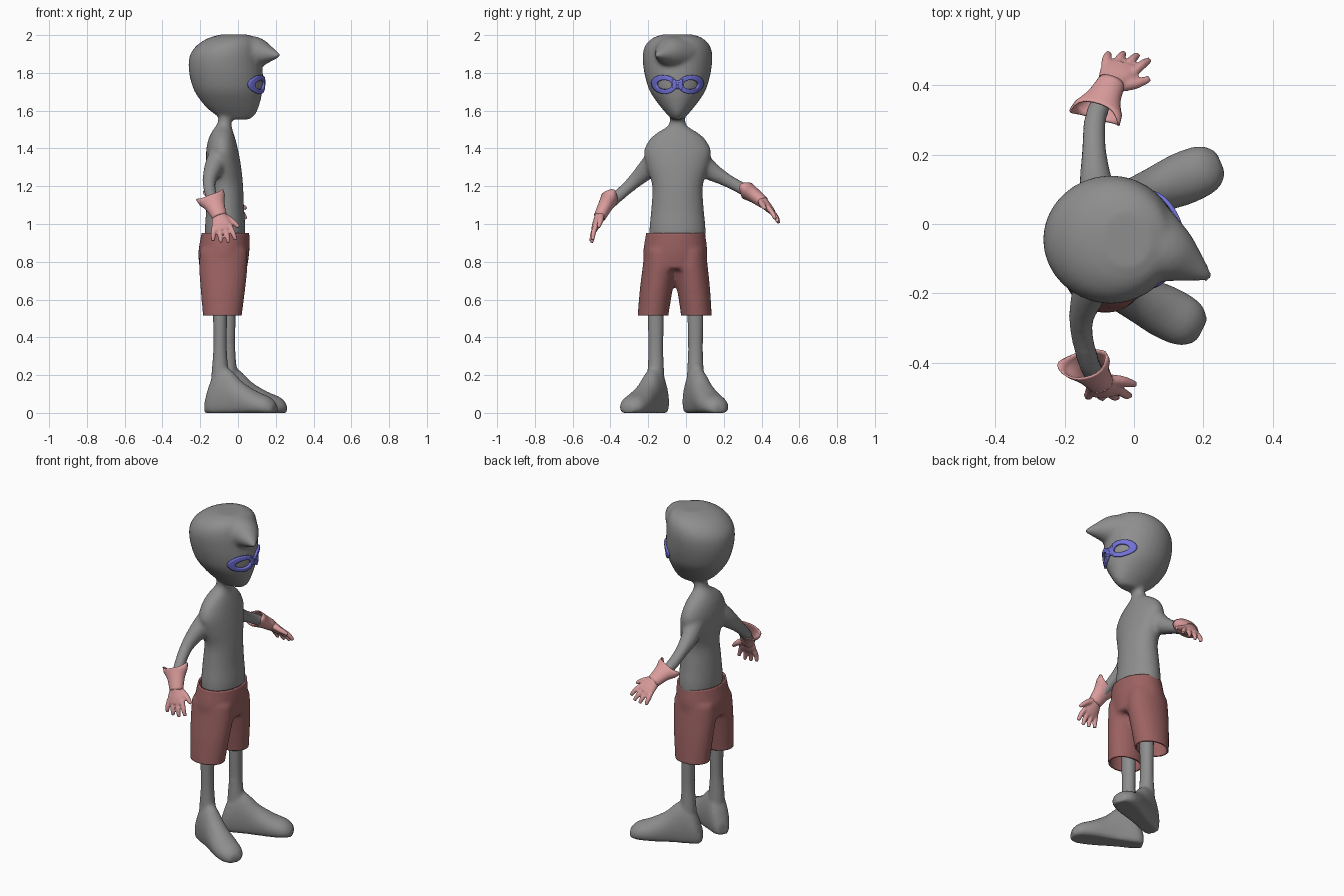
import bpy, bmesh, math
from mathutils import Vector

if "Cube" in bpy.data.objects:
    bpy.data.objects.remove(bpy.data.objects["Cube"])

X, Z = Vector((1, 0, 0)), Vector((0, 0, 1))
MID = -0.045                       # y of the figure's centre plane


def material(name, rgb):
    m = bpy.data.materials.new(name)
    m.diffuse_color = (*rgb, 1)
    m.use_nodes = True
    m.node_tree.nodes["Principled BSDF"].inputs["Base Color"].default_value = m.diffuse_color
    return m


GREY = material("body grey", (0.27, 0.27, 0.27))
RED = material("shorts dull red", (0.33, 0.12, 0.12))
PINK = material("glove pink", (0.72, 0.34, 0.34))
BLUE = material("mask blue", (0.17, 0.17, 0.70))


def smooth_path(secs, steps):
    """Catmull-Rom interpolation of section tuples."""
    out = []
    for i in range(len(secs) - 1):
        p0, p1 = secs[max(i - 1, 0)], secs[i]
        p2, p3 = secs[i + 1], secs[min(i + 2, len(secs) - 1)]
        for k in range(steps):
            t = k / steps
            out.append([0.5 * (2 * b + (c - a) * t + (2 * a - 5 * b + 4 * c - d) * t * t
                               + (3 * b - a - 3 * c + d) * t ** 3)
                        for a, b, c, d in zip(p0, p1, p2, p3)])
    return out + [list(secs[-1])]


def tube(bm, secs, ref, axis=None, cap=True, n=24, steps=4):
    """Loft ellipses (x, y, z, radius along ref, radius across)."""
    secs = smooth_path(secs, steps)
    rings = []
    for i, s in enumerate(secs):
        a, b = secs[max(i - 1, 0)], secs[min(i + 1, len(secs) - 1)]
        t = axis or (Vector(b[:3]) - Vector(a[:3])).normalized()
        u = (ref - t * ref.dot(t)).normalized()
        v = t.cross(u)
        rings.append([bm.verts.new(Vector(s[:3]) + u * s[3] * math.cos(w) + v * s[4] * math.sin(w))
                      for w in (2 * math.pi * k / n for k in range(n))])
    for r, q in zip(rings, rings[1:]):
        for k in range(n):
            bm.faces.new((r[k], r[(k + 1) % n], q[(k + 1) % n], q[k]))
    if cap:
        bm.faces.new(rings[0][::-1])
        bm.faces.new(rings[-1])
    return rings


def finish(bm, name, mat):
    bmesh.ops.recalc_face_normals(bm, faces=bm.faces[:])
    me = bpy.data.meshes.new(name)
    bm.to_mesh(me)
    bm.free()
    me.materials.append(mat)
    ob = bpy.data.objects.new(name, me)
    bpy.context.collection.objects.link(ob)
    me.shade_smooth()
    return ob


def fuse(ob, voxel, iterations):
    """Blend overlapping lofts into one skin and bake it."""
    m = ob.modifiers.new("fuse", 'REMESH')
    m.mode, m.voxel_size, m.use_smooth_shade = 'VOXEL', voxel, True
    s = ob.modifiers.new("soften", 'SMOOTH')
    s.factor, s.iterations = 0.5, iterations
    me = bpy.data.meshes.new_from_object(ob.evaluated_get(bpy.context.evaluated_depsgraph_get()))
    mat = ob.data.materials[0]
    ob.modifiers.clear()
    ob.data = me
    me.materials.clear()
    me.materials.append(mat)
    me.shade_smooth()


# Body: torso and neck
bm = bmesh.new()
torso = [(0.84, -0.07, 0.09, 0.13), (0.95, -0.068, 0.107, 0.149), (1.08, -0.068, 0.1, 0.139),
         (1.2, -0.065, 0.092, 0.134), (1.3, -0.075, 0.092, 0.162), (1.38, -0.083, 0.086, 0.178),
         (1.44, -0.085, 0.074, 0.153), (1.48, -0.083, 0.06, 0.112), (1.51, -0.078, 0.046, 0.063),
         (1.54, -0.07, 0.037, 0.042), (1.62, -0.06, 0.04, 0.045)]
tube(bm, [(x, MID, z, a, b) for z, x, a, b in torso], X, Z, n=32)

# Body: head with swept-up quiff
head = [(1.553, 0.0, 0.06, 0.03), (1.58, -0.015, 0.107, 0.055), (1.63, -0.033, 0.146, 0.097),
        (1.70, -0.05, 0.179, 0.145), (1.77, -0.06, 0.193, 0.169), (1.84, -0.067, 0.195, 0.182),
        (1.90, -0.065, 0.187, 0.184), (1.95, -0.05, 0.163, 0.168), (1.985, -0.03, 0.125, 0.13),
        (2.003, -0.02, 0.07, 0.08)]
tube(bm, [(x, MID, z, a, b) for z, x, a, b in head], X, Z, n=32)
tube(bm, [(-0.02, -0.04, 1.90, 0.098, 0.15), (0.05, -0.065, 1.905, 0.094, 0.125),
          (0.11, -0.09, 1.905, 0.08, 0.088), (0.165, -0.122, 1.899, 0.044, 0.05),
          (0.222, -0.157, 1.892, 0.008, 0.01)], Z)

# Body: arms
ARMS = [[(-0.09, -0.13, 1.37, .065, .065), (-0.13, -0.2, 1.295, .05, .055), (-0.153, -0.29, 1.21, .034, .036),
         (-0.13, -0.40, 1.11, .031, .031), (-0.10, -0.455, 1.04, .029, .029)],
        [(-0.09, 0.04, 1.37, .065, .065), (-0.108, 0.11, 1.295, .05, .055), (-0.115, 0.21, 1.235, .036, .036),
         (-0.11, 0.31, 1.18, .032, .032), (-0.07, 0.40, 1.12, .029, .029)]]
for arm in ARMS:
    tube(bm, arm, X, n=16)

# Body: legs and big turned-out feet
foot = [(-0.075, 0.07, 0.035), (-0.045, 0.17, 0.055), (0, 0.25, 0.06), (0.06, 0.225, 0.062),
        (0.12, 0.165, 0.068), (0.2, 0.115, 0.077), (0.27, 0.085, 0.068), (0.305, 0.05, 0.035)]
for ax, ay, d in ((-0.095, -0.16, Vector((0.89, -0.45, 0))), (-0.05, 0.05, Vector((0.92, 0.39, 0)))):
    tube(bm, [(ax, ay, 0.8, 0.045, 0.045), (ax, ay, 0.5, 0.038, 0.043), (ax, ay, 0.33, 0.037, 0.04),
              (ax, ay, 0.2, 0.047, 0.046), (ax, ay, 0.08, 0.05, 0.05)], X, n=16)
    d.normalize()
    tube(bm, [(ax + d.x * s * 1.07, ay + d.y * s * 1.07, h * 0.38, h * 0.62, w) for s, h, w in foot], Z, d)
for v in bm.verts:
    v.co.z = max(v.co.z, 0)
body = finish(bm, "body", GREY)
fuse(body, 0.011, 5)

# Shorts: fused hips and legs, cut open at waist and hems, then thickened
bm = bmesh.new()
tube(bm, [(-0.065, -0.055, 1.02, 0.12, 0.15), (-0.067, -0.055, 0.95, 0.127, 0.157),
          (-0.075, -0.057, 0.85, 0.135, 0.17), (-0.078, -0.057, 0.76, 0.125, 0.16)], X, -Z, n=32)
for y0, y1 in ((-0.14, -0.176), (0.026, 0.056)):
    tube(bm, [(-0.076, y0, 0.86, 0.125, 0.08), (-0.078, y0, 0.77, 0.128, 0.09),
              (-0.08, (y0 + y1) / 2, 0.65, 0.118, 0.087), (-0.083, y1, 0.5, 0.102, 0.081),
              (-0.083, y1, 0.44, 0.1, 0.08)], X, -Z, n=32)
shorts = finish(bm, "shorts", RED)
fuse(shorts, 0.012, 6)
bm = bmesh.new()
bm.from_mesh(shorts.data)
for z, n in ((0.515, -Z), (0.952, Z)):
    bmesh.ops.bisect_plane(bm, geom=bm.verts[:] + bm.edges[:] + bm.faces[:],
                           plane_co=(0, 0, z), plane_no=n, clear_outer=True)
bm.to_mesh(shorts.data)
bm.free()
sol = shorts.modifiers.new("cloth", 'SOLIDIFY')
sol.thickness, sol.offset = 0.01, -1


# Gloves: fused palm, fingers and thumb, plus a flared pointed cuff
def glove(label, wrist, d, cuff):
    wrist, d, cuff = Vector(wrist), Vector(d).normalized(), Vector(cuff)
    s = (X - d * X.dot(d)).normalized()
    t = d.cross(s)
    if t.z > 0:                      # t points towards the palm
        t = -t

    def at(along, side, down, a, b):
        return (*(wrist + d * along + s * side + t * down), a, b)

    bm = bmesh.new()
    tube(bm, [at(-0.02, 0, 0, .034, .032), at(0.02, 0, 0, .043, .027),
              at(0.06, 0, 0, .052, .022), at(0.092, 0, 0, .046, .016)], s)
    for k, length in enumerate((0.062, 0.08, 0.088, 0.08)):
        side = -0.042 + 0.028 * k
        tube(bm, [at(0.07, side, 0, .014, .014), at(0.07 + length * 0.6, side * 1.25, 0.003, .0135, .0135),
                  at(0.075 + length, side * 1.4, 0.014, .010, .010)], s, n=12)
    tube(bm, [at(0.01, 0.02, 0.005, .02, .018), at(0.045, 0.06, 0.012, .016, .016),
              at(0.085, 0.09, 0.016, .010, .010)], s, n=12)
    fuse(finish(bm, label + "_glove_hand", PINK), 0.006, 3)

    bm = bmesh.new()
    mid = cuff.lerp(wrist, 0.5)
    end = wrist + d * 0.015
    rings = tube(bm, [(*cuff, .078, .047), (*mid, .052, .039), (*end, .040, .032)], s, cap=False)
    back = (cuff - wrist).normalized()
    for k, v in enumerate(rings[0]):
        v.co += back * 0.025 * math.cos(2 * math.pi * k / 24) ** 4
    ob = finish(bm, label + "_glove_cuff", PINK)
    m = ob.modifiers.new("cloth", 'SOLIDIFY')
    m.thickness = 0.006


glove("right", (-0.10, -0.452, 1.05), (0.035, -0.07, -0.165), (-0.14, -0.405, 1.135))
glove("left", (-0.07, 0.40, 1.125), (0.075, 0.125, -0.135), (-0.105, 0.325, 1.175))

# Eye mask: two rings and a bridge, wrapped onto the face
bm = bmesh.new()
N, LEVELS = 40, 4
for side in (-1, 1):
    rows = []
    for j in range(LEVELS + 1):
        f = j / LEVELS
        row = []
        for k in range(N):
            w = 2 * math.pi * k / N
            c, sn = math.cos(w), math.sin(w)
            lift = 0.008 * max(c, 0) * f                  # raised outer corners
            y = 0.069 + c * (0.039 + f * 0.027)
            z = 1.738 + sn * (0.025 + f * 0.024) + lift
            row.append(bm.verts.new((0.4, MID + side * y, z)))
        rows.append(row)
    for r, q in zip(rows, rows[1:]):
        for k in range(N):
            bm.faces.new((r[k], r[(k + 1) % N], q[(k + 1) % N], q[k]))
cols = []
for i in range(7):
    y = -0.027 + 0.009 * i
    h = 0.022 + 12 * y * y
    cols.append([bm.verts.new((0.4, MID + y, 1.738 + h * e)) for e in (-1, -0.5, 0, 0.5, 1)])
for a, b in zip(cols, cols[1:]):
    for k in range(4):
        bm.faces.new((a[k], b[k], b[k + 1], a[k + 1]))
mask = finish(bm, "eye_mask", BLUE)
for p in mask.data.polygons:
    if p.normal.x < 0:
        p.flip()
w = mask.modifiers.new("wrap", 'SHRINKWRAP')
w.target, w.wrap_method, w.offset = body, 'PROJECT', 0.007
w.use_project_x, w.use_positive_direction, w.use_negative_direction = True, False, True
m = mask.modifiers.new("thickness", 'SOLIDIFY')
m.thickness, m.offset = 0.012, 0
